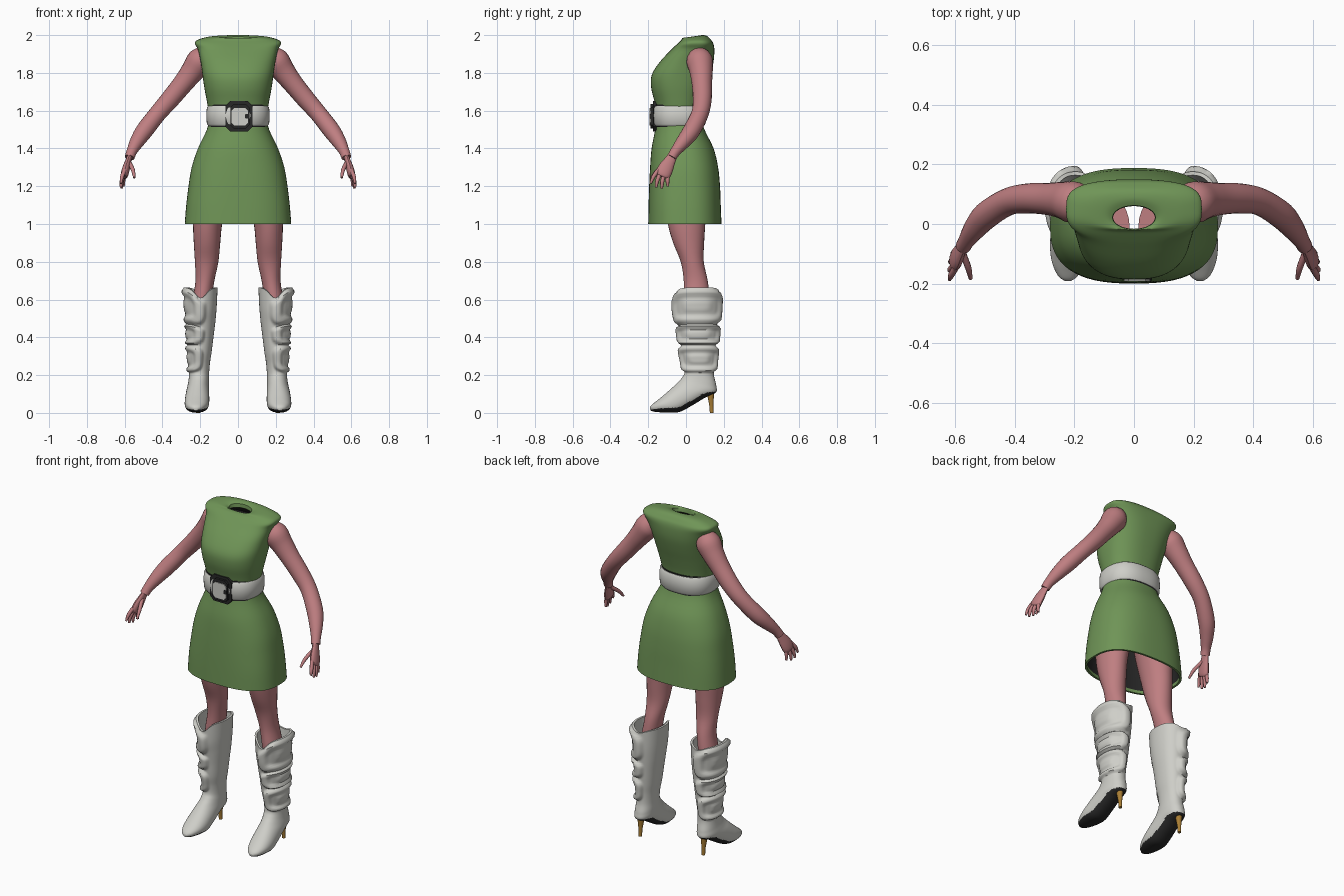
import bpy, bmesh, math
from mathutils import Vector

if "Cube" in bpy.data.objects:
    bpy.data.objects.remove(bpy.data.objects["Cube"])


def material(name, rgb):
    m = bpy.data.materials.new(name)
    m.diffuse_color = (*rgb, 1)
    m.use_nodes = True
    m.node_tree.nodes["Principled BSDF"].inputs["Base Color"].default_value = m.diffuse_color
    return m


GREEN = material("dress green", (0.16, 0.30, 0.095))
SKIN = material("rosy skin", (0.52, 0.21, 0.22))
WHITE = material("off white", (0.62, 0.62, 0.58))
DARK = material("near black", (0.02, 0.02, 0.02))
TAN = material("heel tan", (0.40, 0.21, 0.035))


def dense(rows, k):
    """Smoothly interpolate a list of tuples, k steps per span."""
    out = []
    for i in range(len(rows) - 1):
        a, b, c, d = (rows[max(i - 1, 0)], rows[i], rows[i + 1],
                      rows[min(i + 2, len(rows) - 1)])
        for s in range(k):
            t = s / k
            out.append(tuple(
                0.5 * (2 * q + (r - p) * t + (2 * p - 5 * q + 4 * r - w) * t * t
                       + (3 * q - p - 3 * r + w) * t ** 3)
                for p, q, r, w in zip(a, b, c, d)))
    return out + [tuple(rows[-1])]


def unit_ring(count, n):
    """Superellipse points (u, v) in -1..1."""
    for i in range(count):
        t = 2 * math.pi * i / count
        c, s = math.cos(t), math.sin(t)
        yield (math.copysign(abs(c) ** (2 / n), c), math.copysign(abs(s) ** (2 / n), s))


def add_loft(bm, rings, loop=False):
    vs = [[bm.verts.new(p) for p in ring] for ring in rings]
    n = len(vs[0])
    for r in range(len(vs) if loop else len(vs) - 1):
        a, b = vs[r], vs[(r + 1) % len(vs)]
        for i in range(n):
            j = (i + 1) % n
            bm.faces.new((a[i], a[j], b[j], b[i])).material_index = 0
    if not loop:
        bm.faces.new(vs[0])
        bm.faces.new(vs[-1])


def add_tube(bm, pts, count=14, side=None, flat=1.0):
    """Tube through (x, y, z, radius); flat squashes it across the side axis."""
    rings = []
    for i, p in enumerate(pts):
        a, b = pts[max(i - 1, 0)], pts[min(i + 1, len(pts) - 1)]
        d = (Vector(b[:3]) - Vector(a[:3])).normalized()
        e = d.cross(Vector(side or (0, 1, 0))).normalized()
        f = d.cross(e)
        rings.append([Vector(p[:3]) + e * u * p[3] + f * v * p[3] * flat
                      for u, v in unit_ring(count, 2)])
    add_loft(bm, rings)


def finish(name, bm, mats, mirror=False, rule=None, angle=40):
    bmesh.ops.recalc_face_normals(bm, faces=bm.faces)
    bm.normal_update()
    if rule:
        for f in bm.faces:
            f.material_index = rule(f.normal, f.calc_center_median())
    me = bpy.data.meshes.new(name)
    bm.to_mesh(me)
    bm.free()
    for m in mats:
        me.materials.append(m)
    ob = bpy.data.objects.new(name, me)
    bpy.context.collection.objects.link(ob)
    bpy.ops.object.select_all(action='DESELECT')
    ob.select_set(True)
    bpy.context.view_layer.objects.active = ob
    bpy.ops.object.shade_smooth_by_angle(angle=math.radians(angle))
    if mirror:
        ob.modifiers.new("mirror", 'MIRROR')
    return ob


def body_ring(row, inset=0.0, count=64):
    zf, zb, w, yf, yb, n = row
    yf, yb, w = yf + inset, yb - inset, w - inset
    return [(u * w, (yf + yb) / 2 + v * (yb - yf) / 2, (zf + zb) / 2 + v * (zb - zf) / 2)
            for u, v in unit_ring(count, n)]


# Dress: outer shell from hem to neck, then a dark lining back down
# (z front, z back, half width, y front, y back, squareness)
dress = dense([
    (1.00, 1.00, .282, -.200, .188, 2.6), (1.10, 1.10, .274, -.198, .184, 2.6),
    (1.20, 1.20, .262, -.195, .180, 2.5), (1.30, 1.30, .245, -.190, .170, 2.4),
    (1.40, 1.40, .212, -.182, .146, 2.3), (1.50, 1.50, .165, -.163, .098, 2.3),
    (1.57, 1.57, .152, -.155, .082, 2.3), (1.64, 1.64, .163, -.165, .090, 2.3),
    (1.72, 1.72, .178, -.184, .110, 2.4), (1.79, 1.79, .188, -.181, .130, 2.5),
    (1.86, 1.86, .198, -.137, .146, 2.6), (1.925, 1.92, .212, -.076, .150, 2.8),
    (1.955, 1.955, .228, -.045, .145, 3.2), (1.973, 1.975, .215, -.026, .132, 3.0),
    (1.984, 1.995, .160, -.020, .112, 2.6), (1.984, 2.00, .100, -.020, .085, 2.2),
    (1.975, 1.992, .072, -.018, .062, 2.0)], 4)
lining = [r for r in reversed(dress) if r[0] < 1.925]
bm = bmesh.new()
add_loft(bm, [body_ring(r) for r in dress] + [body_ring((1.955, 1.97, .07, -.016, .06, 2))]
         + [body_ring(r, 0.012) for r in lining], loop=True)
bm.faces.ensure_lookup_table()
for i, f in enumerate(bm.faces):
    f.material_index = 1 if i // 64 >= len(dress) and f.calc_center_median().z > 1.02 else 0
finish("dress", bm, [GREEN, DARK])


# Belt: rounded band with a slightly taller dark liner
def band(name, mat, profile):
    bm = bmesh.new()
    add_loft(bm, [body_ring((z, z, .150 + o, -.163 - o, .088 + o, 2.4)) for z, o in profile],
             loop=True)
    finish(name, bm, [mat])


band("belt", WHITE, [(1.520, 0), (1.520, .008), (1.530, .015), (1.575, .018),
                     (1.615, .015), (1.626, .008), (1.626, 0), (1.57, -.005)])
band("belt_liner", DARK, [(1.513, -.006), (1.513, .005), (1.632, .005), (1.632, -.006)])


# Buckle: dark octagon behind, dark frame and pale plate in front
def plate(name, mat, cx, cz, hx, hz, y0, y1):
    c = 0.35 * min(hx, hz)
    out = [(hx, hz - c), (hx - c, hz), (c - hx, hz), (-hx, hz - c),
           (-hx, c - hz), (c - hx, -hz), (hx - c, -hz), (hx, c - hz)]
    bm = bmesh.new()
    add_loft(bm, [[(cx + x, y, cz + z) for x, z in out] for y in (y0, y1)])
    finish(name, bm, [mat], angle=30)


plate("buckle_backing", DARK, 0.005, 1.570, .072, .080, -.174, -.155)
plate("buckle_frame", DARK, 0.010, 1.570, .050, .064, -.187, -.160)
plate("buckle_plate", WHITE, 0.010, 1.568, .044, .047, -.192, -.160)
plate("buckle_pin", DARK, 0.048, 1.570, .010, .012, -.194, -.170)

# Arms with palms, fingers and thumbs
bm = bmesh.new()
add_tube(bm, dense([
    (.165, .065, 1.900, .050), (.200, .072, 1.865, .070), (.240, .080, 1.810, .062),
    (.290, .084, 1.745, .054), (.360, .086, 1.660, .050), (.425, .074, 1.585, .046),
    (.495, .030, 1.495, .046), (.535, -.015, 1.435, .038), (.562, -.055, 1.385, .028),
    (.574, -.076, 1.352, .026)], 4), 20)
add_tube(bm, dense([
    (.570, -.068, 1.365, .024), (.580, -.085, 1.335, .030), (.592, -.107, 1.295, .040),
    (.601, -.122, 1.262, .040), (.604, -.127, 1.250, .030)], 3), 16, side=(1, 0, 0), flat=0.5)
for base, mid, tip in [
        ((.600, -.148, 1.285), (.614, -.172, 1.250), (.620, -.187, 1.215)),
        ((.602, -.135, 1.270), (.616, -.152, 1.230), (.620, -.158, 1.193)),
        ((.602, -.116, 1.262), (.614, -.126, 1.222), (.616, -.128, 1.187)),
        ((.598, -.097, 1.265), (.606, -.098, 1.230), (.606, -.096, 1.198)),
        ((.575, -.098, 1.325), (.556, -.150, 1.285), (.549, -.184, 1.245))]:
    add_tube(bm, dense([(*base, .011), (*mid, .0105), (*tip, .006)], 4), 10, side=(1, 0, 0))
finish("arms", bm, [SKIN], mirror=True)

# Legs: (z, x centre, half width, y front, y back)
bm = bmesh.new()
add_loft(bm, [[(cx + u * w, (f + b) / 2 + v * (b - f) / 2, z) for u, v in unit_ring(28, 2)]
              for z, cx, w, f, b in dense([
                  (.50, .200, .050, -.005, .125), (.60, .190, .050, -.012, .125),
                  (.70, .175, .050, -.012, .115), (.80, .166, .062, -.028, .094),
                  (.90, .164, .070, -.068, .096), (1.0, .161, .077, -.096, .102),
                  (1.15, .145, .090, -.120, .112), (1.32, .115, .100, -.125, .110)], 4)])
finish("legs", bm, [SKIN], mirror=True)


def step(a, b, x):
    t = min(max((x - a) / (b - a), 0), 1)
    return t * t * (3 - 2 * t)


def pad(a, z):
    """Raised oval-recessed pads down the outer side of the boot shaft."""
    h = 0
    for zc, hz in ((.567, .098), (.415, .058), (.285, .074)):
        u, v = abs(a) / math.radians(112), abs(z - zc) / hz
        d = (u ** 4 + v ** 4) ** 0.25
        h += .021 * step(1.0, .82, d) - .014 * step(.68, .52, d) + .008 * step(.42, .2, d)
    return h


def boot_ring(row, inset=0.0):
    py, pz, qy, qz, w, cx = row
    pts = []
    for u, v in unit_ring(72, 2.2):
        x, y, z = u * (w - inset), v * ((qy - py) / 2 - inset), (pz + qz) / 2 + v * (qz - pz) / 2
        if pz > .2 and not inset:
            a = math.atan2(v, u)
            h = pad(a, z)
            x, y = x + h * math.cos(a) * .7, y + h * math.sin(a)
        if z > .4:  # notched top line, deeper at the front
            z -= (z - .4) / .26 * math.exp(-(u / .5) ** 2) * (.055 if v < 0 else .02)
        pts.append((cx + x, (py + qy) / 2 + y, max(z, 0.003)))
    return pts


# Boots: instep point (y, z), sole or back point (y, z), half width, x centre
boot = dense([
    (-.192, .028, -.188, .012, .012, .222), (-.182, .042, -.160, .005, .034, .222),
    (-.155, .064, -.100, .002, .055, .220), (-.125, .088, -.035, .005, .064, .218),
    (-.097, .112, .030, .038, .064, .216), (-.070, .136, .100, .080, .061, .214),
    (-.045, .160, .158, .108, .058, .211), (-.022, .185, .160, .145, .055, .208),
    (-.008, .212, .148, .200, .053, .206), (-.010, .260, .148, .260, .055, .204),
    (-.022, .320, .154, .320, .062, .202), (-.030, .400, .160, .400, .069, .199),
    (-.040, .480, .166, .480, .076, .196), (-.053, .560, .172, .560, .082, .195),
    (-.060, .665, .176, .665, .089, .197)], 8)
bm = bmesh.new()
add_loft(bm, [boot_ring(r) for r in boot] + [boot_ring(r, .012) for r in boot[:-26:-4]])
finish("boots", bm, [WHITE, DARK], mirror=True, angle=50,
       rule=lambda n, c: int(c.z < .14 and n.z < -.45 or c.z < .016))

# Stiletto heels
bm = bmesh.new()
add_tube(bm, [(.212, .128, .125, .024), (.212, .131, .085, .017),
              (.212, .134, .040, .011), (.212, .136, 0, .010)], 14)
finish("heels", bm, [TAN], mirror=True)
